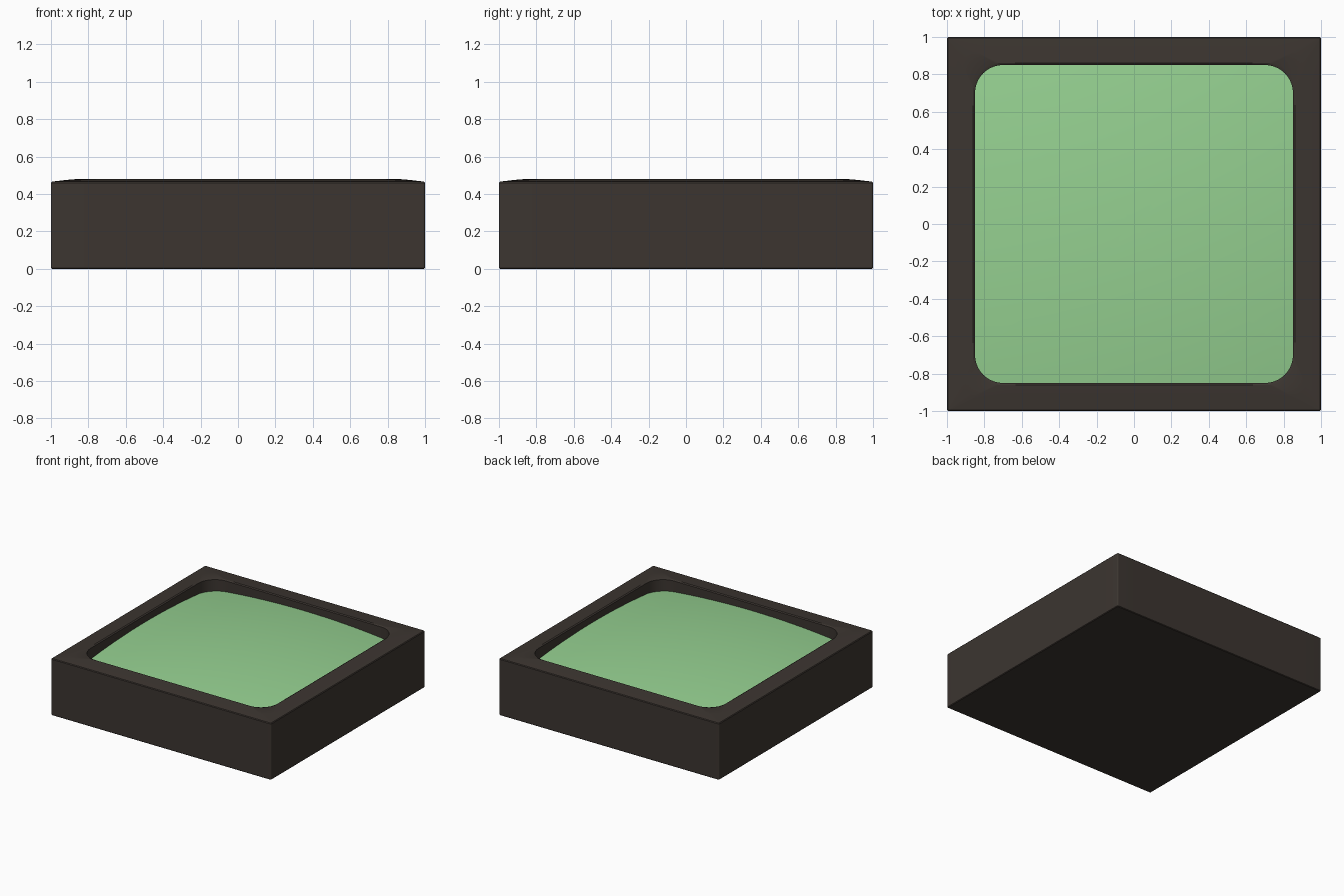
import bpy, bmesh
from math import sin, cos, pi

if "Cube" in bpy.data.objects:
    bpy.data.objects.remove(bpy.data.objects["Cube"])


def material(name, color):
    m = bpy.data.materials.new(name)
    m.diffuse_color = (*color, 1)
    m.use_nodes = True
    m.node_tree.nodes["Principled BSDF"].inputs["Base Color"].default_value = m.diffuse_color
    return m


def outline(half, radius, steps=10, side=12):
    """Rounded square outline with evenly split straight sides."""
    c, pts = half - radius, []
    for q in range(4):
        a0 = q * pi / 2
        for i in range(steps + 1):
            a = a0 + i / steps * pi / 2
            sx = 1 if q in (0, 3) else -1
            sy = 1 if q in (0, 1) else -1
            pts.append((sx * c + radius * cos(a), sy * c + radius * sin(a)))
        p, d = pts[-1], (-sin(a0 + pi / 2 - pi / 2 + pi / 2 - pi / 2 + pi / 2), cos(a0 + pi / 2))
        for i in range(1, side):
            t = 2 * c * i / side
            pts.append((p[0] + d[0] * t, p[1] + d[1] * t))
    return pts


def loft(bm, rings):
    for a, b in zip(rings, rings[1:]):
        n = len(a)
        for i in range(n):
            j = (i + 1) % n
            bm.faces.new((a[i], a[j], b[j], b[i]))


def finish(bm, name, mat):
    bmesh.ops.recalc_face_normals(bm, faces=bm.faces)
    me = bpy.data.meshes.new(name)
    bm.to_mesh(me)
    bm.free()
    me.materials.append(mat)
    ob = bpy.data.objects.new(name, me)
    bpy.context.collection.objects.link(ob)
    bpy.ops.object.select_all(action='DESELECT')
    ob.select_set(True)
    bpy.context.view_layer.objects.active = ob
    bpy.ops.object.shade_smooth_by_angle(angle=0.5)
    return ob


def dome(x, y):
    return 0.47 - 0.07 * (x * x + y * y)


# Housing: flat base, straight walls, rim rising gently to the opening
bm = bmesh.new()
profile = [(0.995, 0.008, 0.0), (1.0, 0.01, 0.005), (1.0, 0.01, 0.46),
           (0.995, 0.01, 0.466), (0.92, 0.08, 0.475), (0.86, 0.14, 0.48),
           (0.85, 0.15, 0.474), (0.85, 0.15, 0.34)]
rings = [[bm.verts.new((x, y, z)) for x, y in outline(h, r)] for h, r, z in profile]
loft(bm, rings)
bm.faces.new(rings[0])
bm.faces.new(rings[-1])
finish(bm, "housing", material("dark_plastic", (0.045, 0.036, 0.03)))

# Screen: domed panel recessed in the opening
bm = bmesh.new()
edge = outline(0.85, 0.15)
rings = [[bm.verts.new((x * s, y * s, dome(x * s, y * s))) for x, y in edge]
         for s in [1 - k / 12 for k in range(12)]]
loft(bm, rings)
centre = bm.verts.new((0, 0, dome(0, 0)))
last = rings[-1]
for i in range(len(last)):
    bm.faces.new((last[i], last[(i + 1) % len(last)], centre))
screen = finish(bm, "screen", material("green_glass", (0.30, 0.63, 0.28)))
if screen.data.polygons[0].normal.z < 0:
    screen.data.flip_normals()
